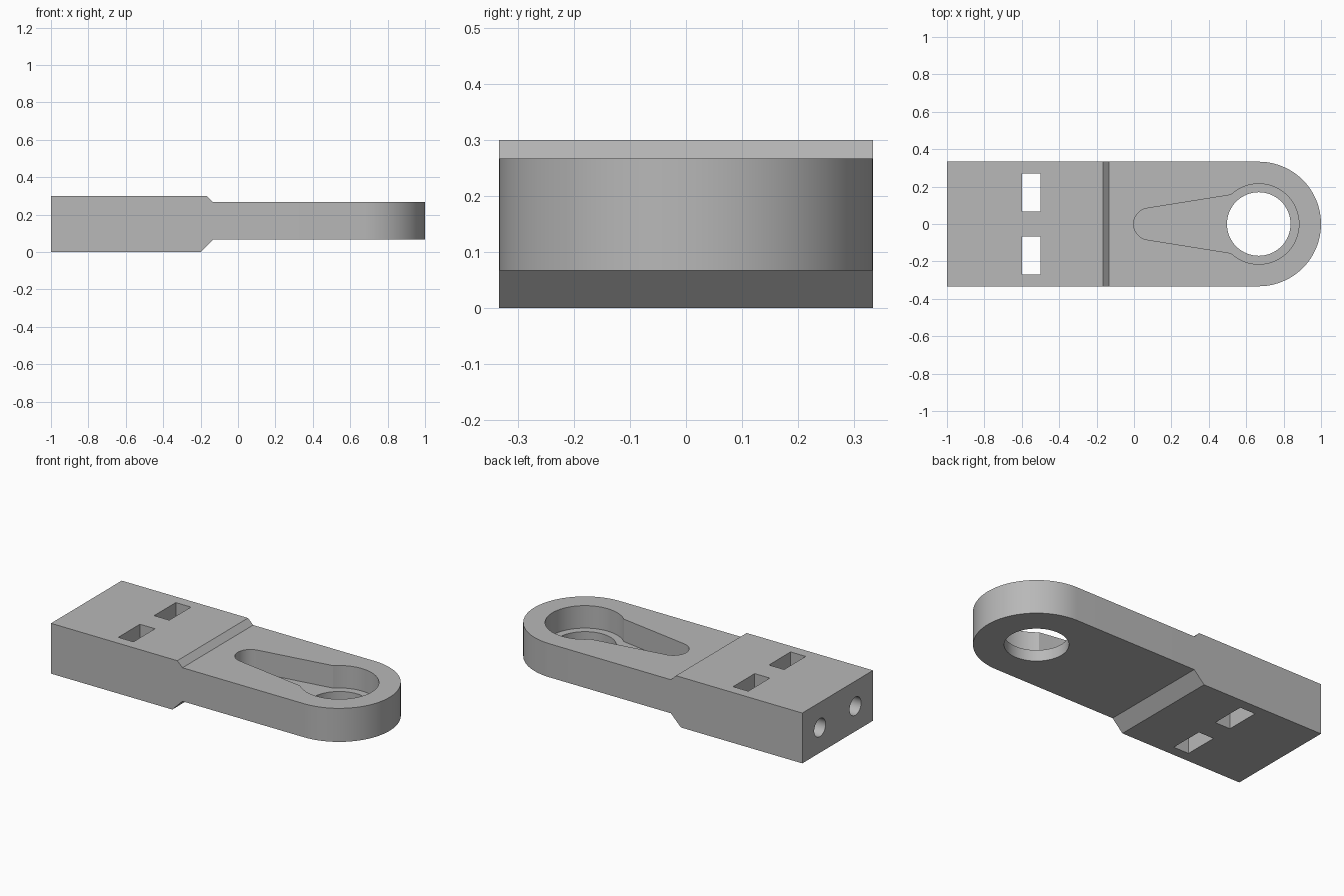
import bpy, bmesh
from math import pi, cos, sin, acos, asin, radians
from mathutils import Vector

cube = bpy.data.objects.get("Cube")
if cube:
    bpy.data.objects.remove(cube, do_unlink=True)

EYE_X = 0.667        # centre of the rounded end and its hole
HALF_W = 0.333       # half width of the bar
POCKET_FLOOR = 0.133

grey = bpy.data.materials.new("plain grey")
grey.use_nodes = True
grey.diffuse_color = (0.48, 0.48, 0.48, 1)
grey.node_tree.nodes["Principled BSDF"].inputs["Base Color"].default_value = (0.48, 0.48, 0.48, 1)


def prism(name, points, direction):
    """Extrude a closed outline of 3D points along a direction."""
    bm = bmesh.new()
    face = bm.faces.new([bm.verts.new(p) for p in points])
    ext = bmesh.ops.extrude_face_region(bm, geom=[face])
    moved = [v for v in ext["geom"] if isinstance(v, bmesh.types.BMVert)]
    bmesh.ops.translate(bm, verts=moved, vec=Vector(direction))
    bmesh.ops.recalc_face_normals(bm, faces=bm.faces)
    mesh = bpy.data.meshes.new(name)
    bm.to_mesh(mesh)
    bm.free()
    mesh.materials.append(grey)
    obj = bpy.data.objects.new(name, mesh)
    bpy.context.collection.objects.link(obj)
    return obj


def arc(cx, r, start, end, steps):
    return [(cx + r * cos(start + (end - start) * i / steps),
             r * sin(start + (end - start) * i / steps)) for i in range(steps + 1)]


def flat(outline, z):
    return [(x, y, z) for x, y in outline]


def combine(target, cutter, operation):
    """Apply a boolean and discard the helper."""
    mod = target.modifiers.new(operation.title(), 'BOOLEAN')
    mod.operation, mod.solver, mod.object = operation, 'EXACT', cutter
    cutter.hide_render = True
    bpy.context.view_layer.objects.active = target
    bpy.ops.object.modifier_apply(modifier=mod.name)
    bpy.data.objects.remove(cutter, do_unlink=True)


# Stepped side profile, extruded wider than the finished bar
profile = [(-1, 0), (-0.2, 0), (-0.133, 0.067), (1.2, 0.067),
           (1.2, 0.267), (-0.133, 0.267), (-0.167, 0.3), (-1, 0.3)]
arm = prism("bracket_arm", [(x, -0.5, z) for x, z in profile], (0, 1, 0))

# Plan outline: straight sides with a round end
plan = [(-1.2, -HALF_W)] + arc(EYE_X, HALF_W, -pi / 2, pi / 2, 48) + [(-1.2, HALF_W)]
combine(arm, prism("plan_trim", flat(plan, -0.5), (0, 0, 1.5)), 'INTERSECT')

# Keyhole pocket: small round end, tapered flanks, large round end
tip_x, tip_r, big_r = 0.083, 0.085, 0.215
slope = radians(9.1)
# Where the flank line meets the large circle, as an angle about its centre
line_gap = tip_r + (EYE_X - tip_x) * sin(slope)
meet = pi / 2 + slope + acos(line_gap / big_r)
pocket = (arc(EYE_X, big_r, -meet, meet, 64)
          + arc(tip_x, tip_r, pi / 2 + slope, 3 * pi / 2 - slope, 24))
combine(arm, prism("pocket_cutter", flat(pocket, POCKET_FLOOR), (0, 0, 0.5)), 'DIFFERENCE')

# Through hole in the pocket floor
hole = arc(EYE_X, 0.17, 0, 2 * pi, 64)[:-1]
combine(arm, prism("hole_cutter", flat(hole, -0.1), (0, 0, 0.6)), 'DIFFERENCE')

# Nut slots through the block, and screw holes from its end
for side in (-1, 1):
    y = side * 0.169
    slot = [(-0.6, y - 0.102), (-0.5, y - 0.102), (-0.5, y + 0.102), (-0.6, y + 0.102)]
    combine(arm, prism("slot_cutter", flat(slot, -0.1), (0, 0, 0.6)), 'DIFFERENCE')
    ring = arc(0, 0.054, 0, 2 * pi, 32)[:-1]
    bore = [(-1.1, side * 0.167 + a, 0.15 + b) for a, b in ring]
    combine(arm, prism("screw_cutter", bore, (0.7, 0, 0)), 'DIFFERENCE')

# Smooth curved walls, crisp edges
bpy.ops.object.select_all(action='DESELECT')
arm.select_set(True)
bpy.context.view_layer.objects.active = arm
bpy.ops.object.shade_smooth_by_angle(angle=radians(25))
